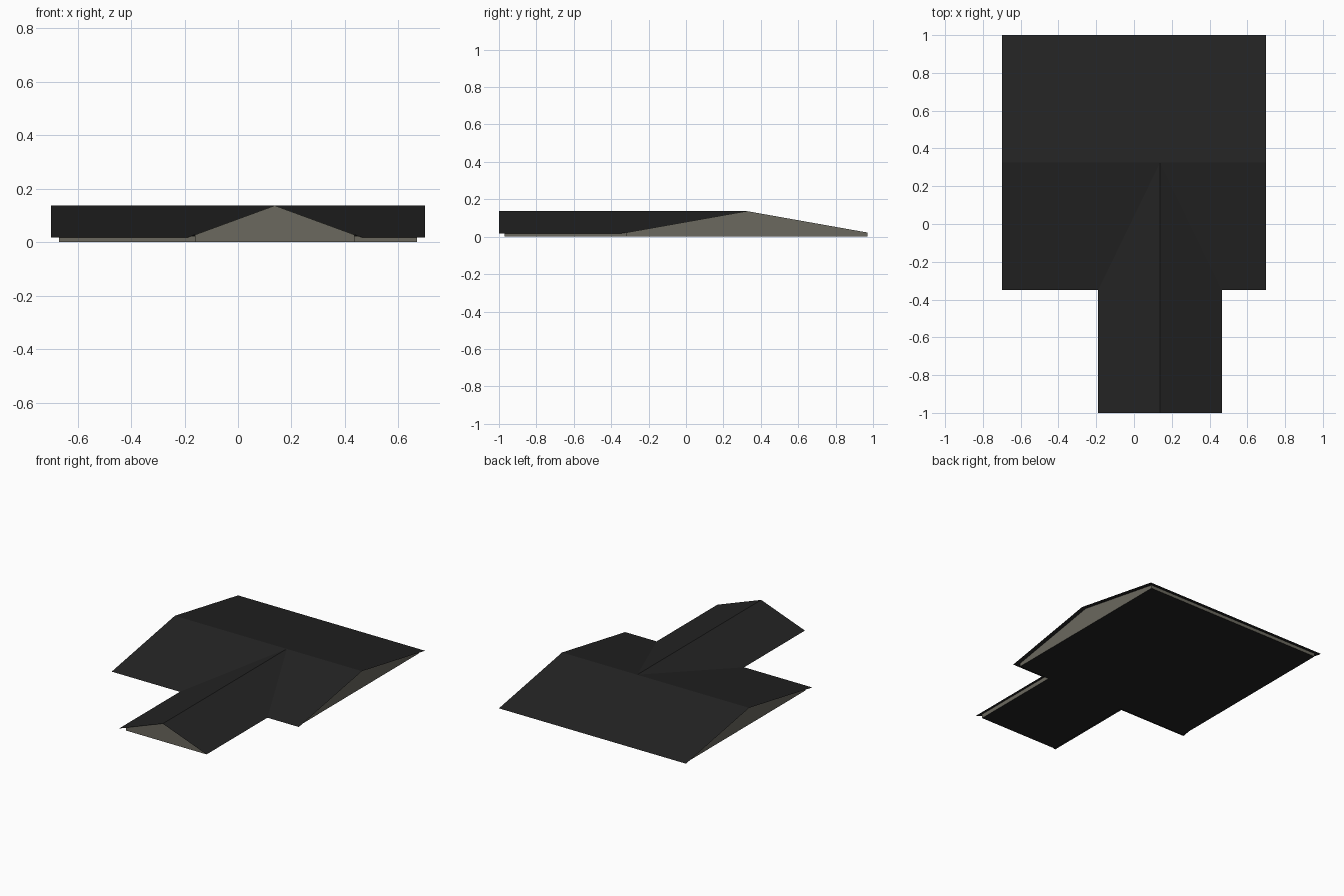
import bpy

if "Cube" in bpy.data.objects:
    bpy.data.objects.remove(bpy.data.objects["Cube"])

EAVE, RIDGE = 0.017, 0.137      # roof heights
X, Y0, Y1 = 0.70, -0.35, 1.0    # main roof outline
W0, W1, YF = -0.19, 0.465, -1.0 # wing roof outline
MX, MY = (W0 + W1) / 2, (Y0 + Y1) / 2  # ridge positions
IN = 0.03                       # overhang


def material(name, rgb):
    m = bpy.data.materials.new(name)
    m.diffuse_color = (*rgb, 1)
    m.use_nodes = True
    m.node_tree.nodes["Principled BSDF"].inputs["Base Color"].default_value = m.diffuse_color
    return m


def build(name, polys, mat):
    verts, faces = [], []
    for p in polys:
        faces.append(range(len(verts), len(verts) + len(p)))
        verts += p
    me = bpy.data.meshes.new(name)
    me.from_pydata(verts, [], [list(f) for f in faces])
    me.materials.append(mat)
    ob = bpy.data.objects.new(name, me)
    bpy.context.collection.objects.link(ob)
    return ob


dark = material("dark roofing", (0.017, 0.017, 0.017))
beige = material("beige wall", (0.145, 0.138, 0.112))

# Main roof: back slope plus two front slopes ending at the valleys
peak = (MX, MY, RIDGE)
left, right = (-X, MY, RIDGE), (X, MY, RIDGE)
build("main_roof", [
    [left, right, (X, Y1, EAVE), (-X, Y1, EAVE)],
    [(-X, Y0, EAVE), (W0, Y0, EAVE), peak, left],
    [(W1, Y0, EAVE), (X, Y0, EAVE), right, peak],
], dark)

# Wing roof: two slopes running into the main ridge
front = (MX, YF, RIDGE)
build("wing_roof", [
    [(W0, YF, EAVE), front, peak, (W0, Y0, EAVE)],
    [front, (W1, YF, EAVE), (W1, Y0, EAVE), peak],
], dark)

# Walls follow the inset outline, with gable peaks on three sides
main_top = EAVE + IN * (RIDGE - EAVE) / (MY - Y0)
wing_top = EAVE + IN * (RIDGE - EAVE) / (MX - W0)
x, y0, y1 = X - IN, Y0 + IN, Y1 - IN
a, b, yf = W0 + IN, W1 - IN, YF + IN


def wall(p, q, top, gable=False):
    poly = [(*p, 0), (*q, 0), (*q, top)]
    if gable:
        poly.append(((p[0] + q[0]) / 2, (p[1] + q[1]) / 2, RIDGE))
    return poly + [(*p, top)]


build("gable_walls", [
    wall((a, yf), (b, yf), wing_top, True),
    wall((x, y0), (x, y1), main_top, True),
    wall((-x, y1), (-x, y0), main_top, True),
], beige)
build("eave_walls", [
    wall((-x, y0), (a, y0), main_top),
    wall((a, y0), (a, yf), wing_top),
    wall((b, yf), (b, y0), wing_top),
    wall((b, y0), (x, y0), main_top),
    wall((x, y1), (-x, y1), main_top),
], beige)

# Flat underside closing the walls
build("underside", [
    [(-x, y0, 0), (-x, y1, 0), (x, y1, 0), (x, y0, 0)],
    [(a, yf, 0), (a, y0, 0), (b, y0, 0), (b, yf, 0)],
], dark)
